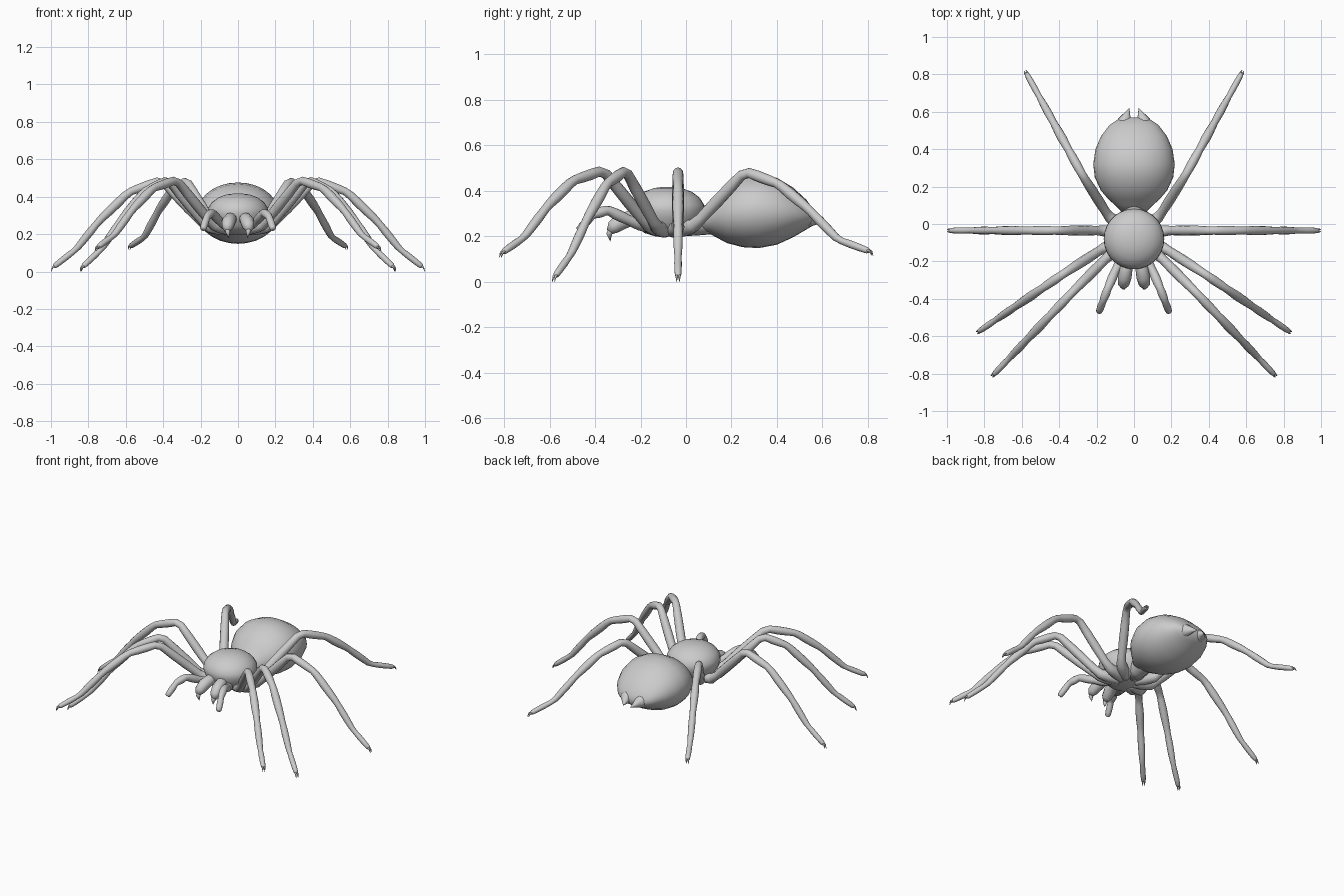
import bpy, bmesh, math
from mathutils import Vector

if "Cube" in bpy.data.objects:
    bpy.data.objects.remove(bpy.data.objects["Cube"])


def finish(name, bm):
    bmesh.ops.recalc_face_normals(bm, faces=bm.faces)
    me = bpy.data.meshes.new(name)
    bm.to_mesh(me)
    bm.free()
    ob = bpy.data.objects.new(name, me)
    bpy.context.collection.objects.link(ob)
    for p in me.polygons:
        p.use_smooth = True
    return ob


def skin_rings(name, rings):
    """Closed surface through a list of equally long point rings."""
    bm = bmesh.new()
    vs = [[bm.verts.new(p) for p in r] for r in rings]
    n = len(vs[0])
    for a, b in zip(vs, vs[1:]):
        for i in range(n):
            j = (i + 1) % n
            bm.faces.new((a[i], a[j], b[j], b[i]))
    bm.faces.new(vs[0])
    bm.faces.new(vs[-1])
    return finish(name, bm)


def tube(name, pts, radii, n=12):
    """Round tube along a path with a radius at every point."""
    pts = [Vector(p) for p in pts]
    rings = []
    for i, p in enumerate(pts):
        t = (pts[min(i + 1, len(pts) - 1)] - pts[max(i - 1, 0)]).normalized()
        s = t.cross(Vector((0, 0, 1))).normalized()
        u = s.cross(t)
        rings.append([p + radii[i] * (s * math.cos(a) + u * math.sin(a))
                      for a in (2 * math.pi * k / n for k in range(n))])
    return skin_rings(name, rings)


def limb(name, joints, radii):
    """Jointed limb: every segment swells a little and narrows at its joints."""
    pts, rs = [Vector(joints[0])], [radii[0] * 0.9]
    for a, b, r in zip(joints, joints[1:], radii):
        a, b = Vector(a), Vector(b)
        for t, f in ((0.12, 0.95), (0.4, 1.05), (0.7, 1.0), (0.93, 0.88)):
            pts.append(a.lerp(b, t))
            rs.append(r * f)
    pts.append(Vector(joints[-1]))
    rs.append(radii[-1] * 0.6)
    return tube(name, pts, rs)


# Abdomen: y, half width, bottom z, top z
abdomen = [(.06, .06, .23, .31), (.10, .10, .213, .345), (.13, .135, .197, .385),
           (.18, .178, .17, .43), (.25, .21, .152, .466), (.32, .218, .148, .476),
           (.40, .206, .163, .457), (.47, .176, .195, .415), (.53, .13, .23, .36),
           (.56, .085, .248, .318), (.57, .03, .27, .293)]
skin_rings("abdomen", [[(w * math.cos(a), y, (lo + hi) / 2 + (hi - lo) / 2 * math.sin(a))
                        for a in (2 * math.pi * k / 28 for k in range(28))]
                       for y, w, lo, hi in abdomen])

# Head and thorax: domed top, tapered underside
thorax = [(.02, .417), (.06, .412), (.105, .396), (.14, .37), (.16, .338), (.162, .31),
          (.152, .28), (.135, .245), (.105, .215), (.05, .198)]
skin_rings("thorax", [[(r * math.cos(a), -.08 + r * math.sin(a), z)
                       for a in (2 * math.pi * k / 28 for k in range(28))]
                      for r, z in thorax])

# Waist joining thorax and abdomen
tube("waist", [(0, -.02, .26), (0, .04, .265), (0, .09, .272), (0, .15, .28)],
     [.06, .062, .065, .07], 20)

# Legs: root, knee, tip, then horizontal fraction and height of the joints between
legs = {
    "front_leg": ((.135, -.17, .25), (.33, -.365, .49), (.75, -.805, .13),
                  ((.3, .445), (.55, .335), (.79, .195))),
    "second_leg": ((.165, -.13, .24), (.375, -.265, .49), (.83, -.575, .025),
                   ((.27, .43), (.55, .275), (.78, .12))),
    "third_leg": ((.17, -.035, .24), (.41, -.035, .488), (.985, -.035, .025),
                  ((.3, .425), (.58, .27), (.79, .12))),
    "rear_leg": ((.135, .04, .25), (.275, .26, .485), (.575, .805, .135),
                 ((.27, .43), (.5, .325), (.75, .185))),
}

for side, sx in (("left", 1), ("right", -1)):
    def m(p):
        return Vector((p[0] * sx, p[1], p[2]))

    for name, (root, knee, tip, mids) in legs.items():
        root, knee, tip = m(root), m(knee), m(tip)
        start = Vector((root.x * .25, -.07 + (root.y + .07) * .3, .225))
        joints = [start, root, knee]
        for f, z in mids:
            p = knee.lerp(tip, f)
            p.z = z
            joints.append(p)
        joints.append(tip)
        limb(f"{side}_{name}", joints, [.034, .026, .0235, .0235, .02, .016])
        # Pair of small claws at the foot
        d = (joints[-1] - joints[-2]).normalized()
        s = d.cross(Vector((0, 0, 1))).normalized()
        for k in (-1, 1):
            a = tip - d * .012 + s * k * .006
            tube(f"{side}_{name}_claw", [a, a + d * .02 + Vector((0, 0, .002)),
                                         a + d * .03 - Vector((0, 0, .014))],
                 [.007, .005, .001], 6)

    # Feeler
    limb(f"{side}_feeler", [m(p) for p in ((.05, -.17, .24), (.1, -.25, .27), (.14, -.345, .315),
                                           (.165, -.41, .295), (.188, -.472, .225))],
         [.026, .024, .022, .019])
    # Jaw and fang
    tube(f"{side}_jaw", [m(p) for p in ((.03, -.18, .28), (.042, -.24, .28), (.05, -.285, .265),
                                        (.056, -.32, .24), (.058, -.335, .22))],
         [.03, .034, .037, .031, .016])
    tube(f"{side}_fang", [m(p) for p in ((.056, -.322, .235), (.055, -.338, .21), (.05, -.333, .178))],
         [.017, .013, .001], 8)
    # Spinneret at the end of the abdomen
    tube(f"{side}_spinneret", [m(p) for p in ((.05, .51, .285), (.05, .555, .28), (.036, .59, .27),
                                              (.025, .62, .262))],
         [.05, .037, .016, .001], 12)
